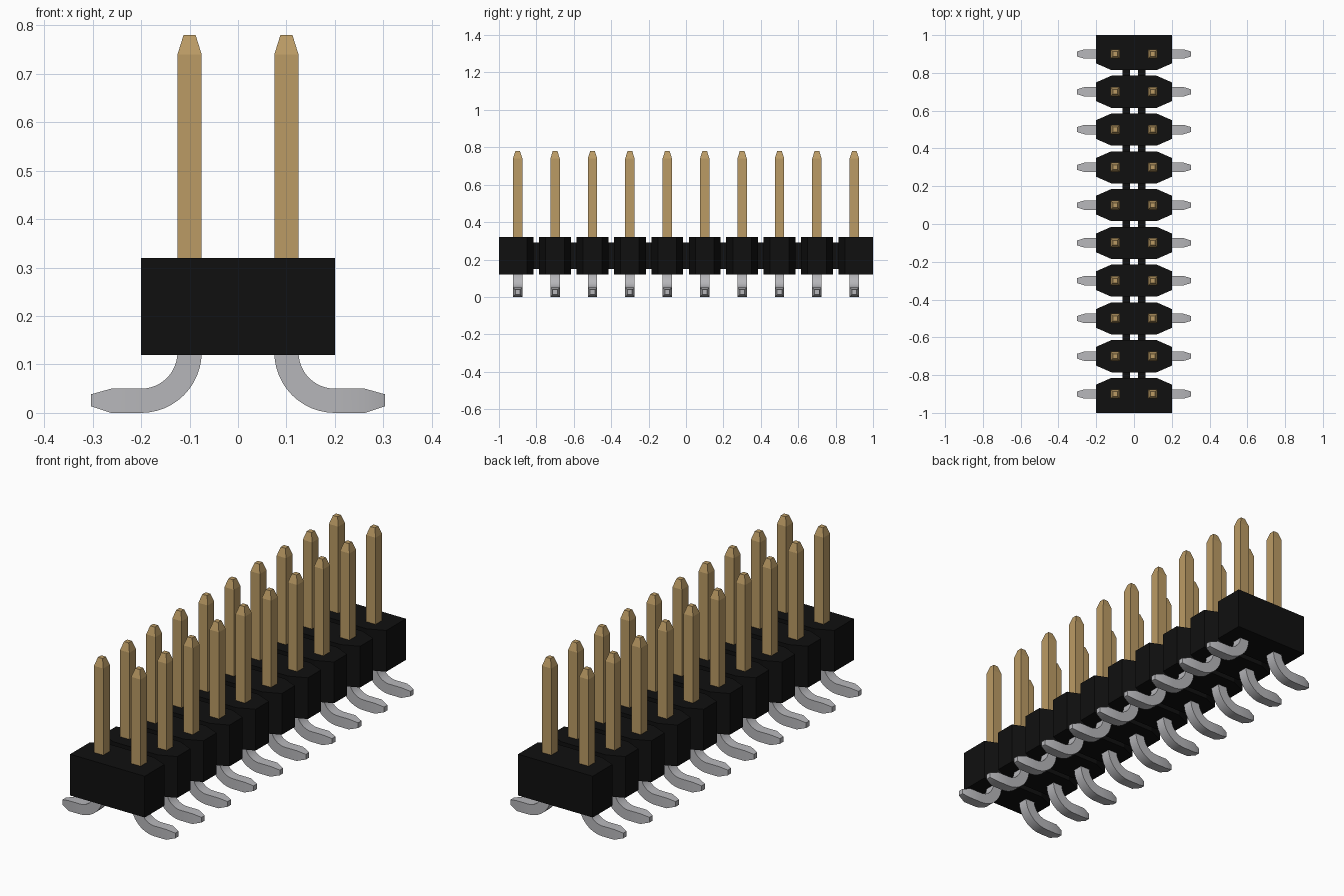
import bpy, bmesh, math

if "Cube" in bpy.data.objects:
    bpy.data.objects.remove(bpy.data.objects["Cube"])

PITCH, ROWS = 0.2, 10
YS = [-0.9 + PITCH * i for i in range(ROWS)]


def material(name, rgb):
    m = bpy.data.materials.new(name)
    m.diffuse_color = (*rgb, 1)
    m.use_nodes = True
    m.node_tree.nodes["Principled BSDF"].inputs["Base Color"].default_value = m.diffuse_color
    return m


BLACK = material("black plastic", (0.005, 0.005, 0.005))
GOLD = material("gold plating", (0.50, 0.33, 0.13))
GREY = material("tinned metal", (0.47, 0.47, 0.49))


def finish(bm, name, mat, smooth=False):
    bmesh.ops.recalc_face_normals(bm, faces=bm.faces[:])
    me = bpy.data.meshes.new(name)
    bm.to_mesh(me)
    bm.free()
    me.materials.append(mat)
    ob = bpy.data.objects.new(name, me)
    bpy.context.collection.objects.link(ob)
    if smooth:
        bpy.ops.object.select_all(action='DESELECT')
        ob.select_set(True)
        bpy.context.view_layer.objects.active = ob
        bpy.ops.object.shade_smooth_by_angle(angle=math.radians(25))
    return ob


def loft(bm, rings):
    """Skin a list of equal-length point rings and cap both ends."""
    vs = [[bm.verts.new(p) for p in r] for r in rings]
    n = len(vs[0])
    for a, b in zip(vs, vs[1:]):
        for i in range(n):
            j = (i + 1) % n
            bm.faces.new((a[i], a[j], b[j], b[i]))
    bm.faces.new(vs[0])
    bm.faces.new(vs[-1])


def prism(bm, outline, z0, z1):
    loft(bm, [[(x, y, z) for x, y in outline] for z in (z0, z1)])


# housing blocks: chamfered toward each neighbour, square at the two ends
bm = bmesh.new()
for i, y in enumerate(YS):
    low = ([(-0.2, -0.1), (0.2, -0.1)] if i == 0 else
           [(-0.2, -0.05), (-0.12, -0.085), (0.12, -0.085), (0.2, -0.05)])
    high = ([(0.2, 0.1), (-0.2, 0.1)] if i == ROWS - 1 else
            [(0.2, 0.05), (0.12, 0.085), (-0.12, 0.085), (-0.2, 0.05)])
    prism(bm, [(px, y + py) for px, py in low + high], 0.12, 0.32)
finish(bm, "housing_blocks", BLACK)

# paired webs joining neighbouring blocks
bm = bmesh.new()
for y in YS[:-1]:
    c = y + PITCH / 2
    for s in (-1, 1):
        prism(bm, [(s * 0.02, c - 0.018), (s * 0.06, c - 0.018),
                   (s * 0.06, c + 0.018), (s * 0.02, c + 0.018)], 0.15, 0.29)
finish(bm, "housing_webs", BLACK)

# upright square pins with tapered tips
bm = bmesh.new()
for y in YS:
    for x in (-0.1, 0.1):
        loft(bm, [[(x + a * h, y + b * h, z)
                   for a, b in ((-1, -1), (1, -1), (1, 1), (-1, 1))]
                  for z, h in ((0.31, 0.025), (0.74, 0.025), (0.78, 0.0125))])
finish(bm, "contact_pins", GOLD)

# gull-wing solder leads: (centre x, centre z, normal x, normal z, half size)
path = [(0.1, 0.14, -1, 0, 0.025)]
for k in range(13):
    t = math.pi / 2 * k / 12
    c, s = math.cos(t), math.sin(t)
    path.append((0.2 - 0.1 * c, 0.125 - 0.1 * s, -c, -s, 0.025))
path += [(0.262, 0.025, 0, -1, 0.025), (0.303, 0.026, 0, -1, 0.0125)]
bm = bmesh.new()
for y in YS:
    for s in (-1, 1):
        loft(bm, [[(s * (x + nx * a * h), y + b * h, z + nz * a * h)
                   for a, b in ((-1, -1), (1, -1), (1, 1), (-1, 1))]
                  for x, z, nx, nz, h in path])
finish(bm, "solder_leads", GREY, smooth=True)
